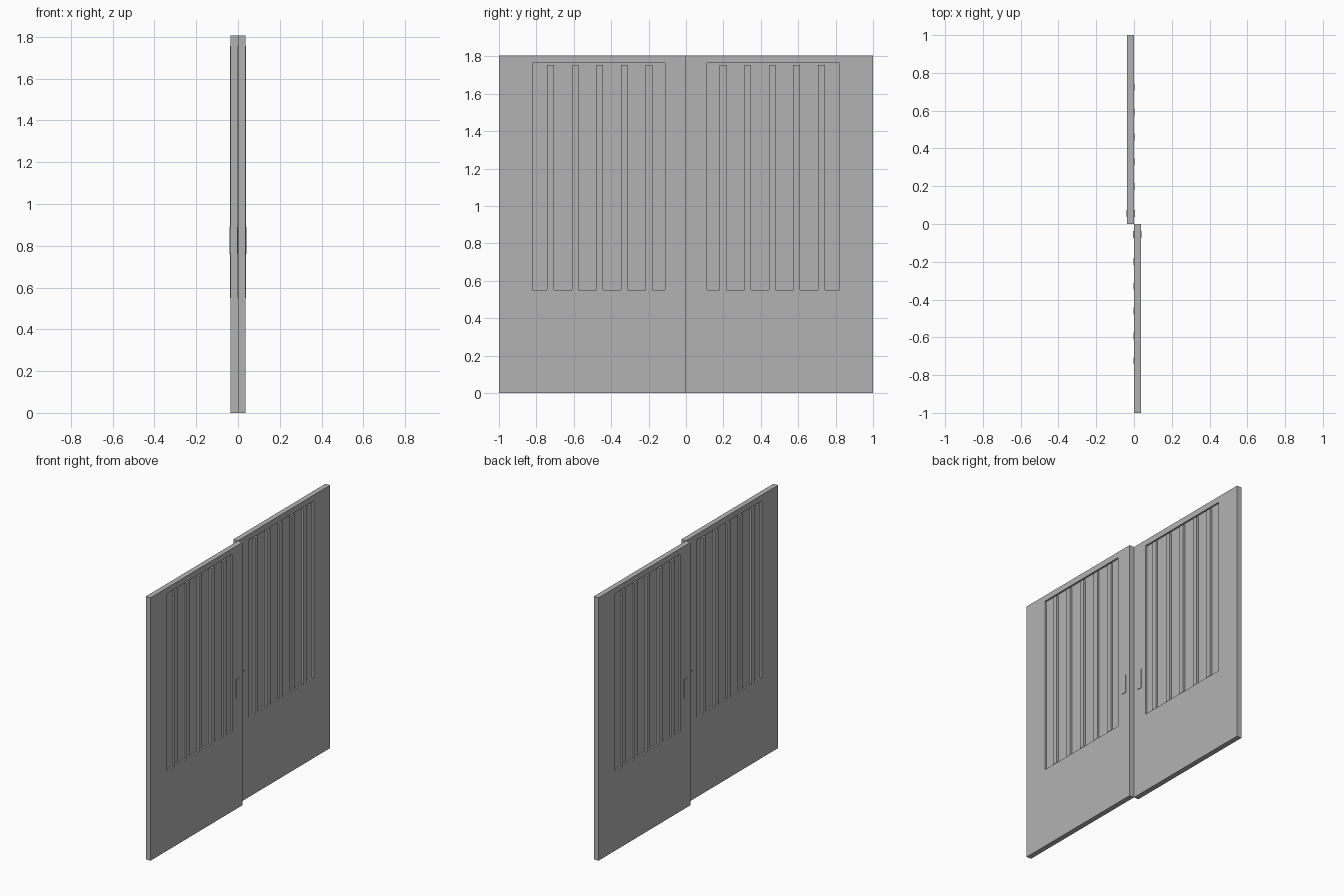
import bpy

# Remove the default object
cube = bpy.data.objects.get("Cube")
if cube:
    bpy.data.objects.remove(cube, do_unlink=True)

GREY = (0.45, 0.45, 0.45, 1.0)
grey = bpy.data.materials.new("plain grey")
grey.use_nodes = True
grey.diffuse_color = GREY
grey.node_tree.nodes["Principled BSDF"].inputs["Base Color"].default_value = GREY

THICK = 0.036      # door leaf thickness
HEIGHT = 1.805
DEPTH = 0.012      # recess depth on each face
PROUD = 0.002      # how far the bars stand out


def box(name, xs, ys, zs):
    """Box from ranges along x, y and z."""
    bpy.ops.mesh.primitive_cube_add(size=1, location=[sum(r) / 2 for r in (xs, ys, zs)])
    ob = bpy.context.object
    ob.name = name
    ob.scale = [abs(r[1] - r[0]) for r in (xs, ys, zs)]
    bpy.ops.object.transform_apply(location=False, rotation=False, scale=True)
    ob.data.materials.append(grey)
    return ob


def cut(target, cutter):
    """Subtract a hidden helper from the target."""
    mod = target.modifiers.new("recess", 'BOOLEAN')
    mod.operation = 'DIFFERENCE'
    mod.solver = 'EXACT'
    mod.object = cutter
    cutter.hide_render = True
    cutter.hide_viewport = True
    cutter.display_type = 'WIRE'


for side, label in ((-1, "front"), (1, "rear")):
    x0, x1 = sorted((0, -side * THICK))
    span = lambda a, b: sorted((side * a, side * b))

    # Door leaf with a window recess on both faces
    leaf = box(label + "_door_leaf", (x0, x1), span(0, 1), (0, HEIGHT))
    for face, xs in (("outer", (x1 - DEPTH, x1 + 0.1)), ("inner", (x0 - 0.1, x0 + DEPTH))):
        cut(leaf, box(f"{label}_{face}_recess_cutter", xs, span(0.112, 0.822), (0.55, 1.765)))

    # Five upright bars across the recess
    for i in range(5):
        y = 0.198 + i * 0.1315
        box(f"{label}_bar_{i + 1}", (x0 - PROUD, x1 + PROUD),
            span(y - 0.018, y + 0.018), (0.55, 1.755))

    # Pull plate showing on both faces
    box(label + "_pull_plate", (x0 - 0.004, x1 + 0.004), span(0.037, 0.074), (0.76, 0.89))
